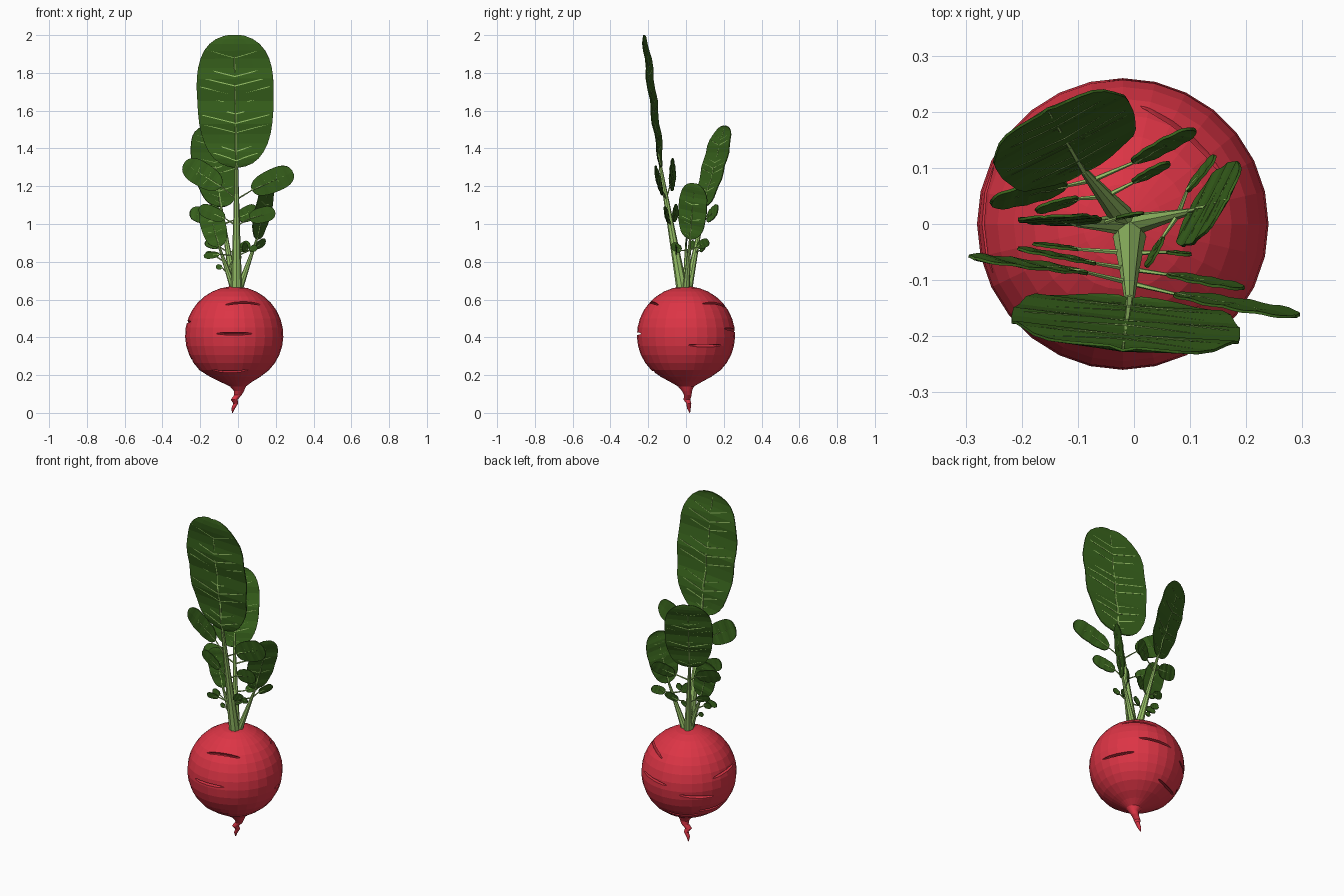
import bpy, bmesh, math
from mathutils import Vector as V, Matrix

if "Cube" in bpy.data.objects:
    bpy.data.objects.remove(bpy.data.objects["Cube"])


def material(name, rgb):
    m = bpy.data.materials.new(name)
    m.diffuse_color = (*rgb, 1)
    m.use_nodes = True
    m.node_tree.nodes["Principled BSDF"].inputs["Base Color"].default_value = m.diffuse_color
    return m


RED = material("radish_red", (0.72, 0.035, 0.06))
DARK = material("leaf_green", (0.04, 0.125, 0.012))
LIGHT = material("stem_green", (0.32, 0.55, 0.14))


def finish(bm, name, mat):
    bmesh.ops.recalc_face_normals(bm, faces=bm.faces)
    me = bpy.data.meshes.new(name)
    bm.to_mesh(me)
    bm.free()
    me.materials.append(mat)
    ob = bpy.data.objects.new(name, me)
    bpy.context.collection.objects.link(ob)
    return ob


def skin(bm, rings):
    """Bridge closed vertex rings and cap both ends."""
    n = len(rings[0])
    for a, b in zip(rings, rings[1:]):
        for i in range(n):
            bm.faces.new((a[i], a[(i + 1) % n], b[(i + 1) % n], b[i]))
    bm.faces.new(rings[0])
    bm.faces.new(rings[-1])


def tube(bm, pts, radii, sides=6):
    pts = [V(p) for p in pts]
    axis = (pts[-1] - pts[0]).normalized()
    u = axis.orthogonal().normalized()
    w = axis.cross(u)
    ring = lambda p, r: [bm.verts.new(p + r * (math.cos(k * math.tau / sides) * u
                         + math.sin(k * math.tau / sides) * w)) for k in range(sides)]
    skin(bm, [ring(p, r) for p, r in zip(pts, radii)])


# Radish body with its tapering, crooked root
R, C = 0.26, V((-0.02, 0, 0.41))
levels = []
for k in range(13):
    a = math.radians(5 + k * 130 / 12)
    levels.append((-0.02, 0, C.z + R * math.cos(a), R * math.sin(a)))
levels += [(-0.015, 0, 0.19, 0.132), (-0.01, 0, 0.165, 0.085), (0, 0, 0.14, 0.042),
           (0.005, 0.005, 0.115, 0.026), (0, 0.01, 0.095, 0.02), (-0.02, 0.005, 0.07, 0.018),
           (-0.012, 0.015, 0.05, 0.013), (-0.025, 0.015, 0.025, 0.01), (-0.03, 0.02, 0, 0.002)]
bm = bmesh.new()
N = 28
skin(bm, [[bm.verts.new((x + r * math.cos(i * math.tau / N), y + r * math.sin(i * math.tau / N), z))
           for i in range(N)] for x, y, z, r in levels])
body = finish(bm, "radish_body", RED)

# Lens-shaped cutters for the shallow skin creases: azimuth, height, tilt
creases = [(-75, .585, 0), (-90, .42, 0), (-98, .215, 0), (25, .355, 0),
           (55, .58, -8), (178, .48, 5), (135, .37, -6), (165, .27, 6),
           (75, .44, -5), (115, .23, 0)]
bm = bmesh.new()
for az, z, tilt in creases:
    a = math.radians(az)
    el = math.asin((z - C.z) / R)
    mat = (Matrix.Translation(C) @ Matrix.Rotation(a, 4, 'Z') @ Matrix.Rotation(-el, 4, 'Y')
           @ Matrix.Translation((R * 0.985, 0, 0)) @ Matrix.Rotation(math.radians(tilt), 4, 'X')
           @ Matrix.Diagonal((0.026, 0.13, 0.007, 1)))
    bmesh.ops.create_uvsphere(bm, u_segments=14, v_segments=8, radius=1, matrix=mat)
cutter = finish(bm, "crease_cutter", RED)
cutter.hide_render = True
mod = body.modifiers.new("creases", 'BOOLEAN')
mod.operation, mod.object, mod.solver = 'DIFFERENCE', cutter, 'EXACT'
bpy.context.view_layer.objects.active = body
bpy.ops.object.modifier_apply(modifier=mod.name)
bpy.data.objects.remove(cutter)


def blade(name, base, tip, normal, half, veins):
    """Rounded leaf blade with small ripples, plus raised midrib and side veins."""
    base, tip = V(base), V(tip)
    d = tip - base
    nrm = V(normal)
    side = d.cross(nrm).normalized()
    nrm = side.cross(d).normalized()

    def pt(t, s):
        w = half * max(0.0, 1 - abs(2 * t - 1) ** 2.8) ** 0.43 * (0.91 + 0.13 * t)
        wave = 0.025 * math.sin(t * 22) * half
        return base + d * t + side * (s * w) + nrm * (wave - 0.03 * abs(s) * half)

    bm = bmesh.new()
    rows = 18
    ts = [(1 - math.cos(math.pi * i / rows)) / 2 for i in range(rows + 1)]
    ts[0], ts[-1] = 0.001, 0.999
    grid = [[bm.verts.new(pt(t, s)) for s in (-1, -.5, 0, .5, 1)] for t in ts]
    for a, b in zip(grid, grid[1:]):
        for i in range(4):
            bm.faces.new((a[i], a[i + 1], b[i + 1], b[i]))
    ob = finish(bm, name, DARK)
    sol = ob.modifiers.new("thickness", 'SOLIDIFY')
    sol.thickness, sol.offset = 0.005, 0

    bm = bmesh.new()
    r = 0.0028 + 0.011 * half
    mid = [pt(i / 8 * .97, 0) for i in range(9)]
    tube(bm, mid, [r * (1.4 - i / 8) for i in range(9)], 5)
    for i in range(veins):
        t = 0.05 + 0.85 * i / veins
        for s in (-1, 1):
            path = [pt(t + 0.07 * q, s * q) for q in (0, .3, .6, .9)]
            tube(bm, path, [r * .8, r * .75, r * .7, r * .55], 4)
    finish(bm, name + "_veins", LIGHT)


def leaf(name, base, start, tip, normal, half, r0, leaflets):
    """Stem with an end blade and smaller leaflets: height on stem, base, tip, half width."""
    base, start = V(base), V(start)
    bm = bmesh.new()
    tube(bm, [base, base.lerp(start, .5), start], [r0, r0 * .62, r0 * .3], 8)
    for z, b, _, h in leaflets:
        p = base.lerp(start, (z - base.z) / (start.z - base.z))
        tube(bm, [p, b], [0.005, 0.003], 5)
    finish(bm, name + "_stem", LIGHT)
    blade(name + "_blade", start, tip, normal, half, 12)
    for i, (z, b, t, h) in enumerate(leaflets):
        blade(f"{name}_leaflet_{i + 1}", b, t, normal, h, 9 if h > .03 else 5)


# Tall front leaf
leaf("front_leaf", (-.008, -.02, .65), (-.008, -.135, 1.3), (-.02, -.225, 2.0), (-.09, -1, -.13), .208, .03, [
    (1.13, (.075, -.125, 1.18), (.29, -.165, 1.275), .063),
    (1.13, (-.09, -.085, 1.2), (-.285, -.062, 1.32), .066),
    (.99, (.06, -.09, 1.03), (.195, -.115, 1.065), .042),
    (.99, (-.07, -.07, 1.03), (-.205, -.045, 1.085), .038),
    (.83, (.06, -.05, .86), (.1, -.055, .88), .018),
    (.83, (-.1, -.045, .84), (-.18, -.035, .83), .018)])
# Back left leaf
leaf("back_leaf", (-.02, .01, .65), (-.09, .095, 1.09), (-.155, .205, 1.52), (-.44, .87, -.3), .135, .023, [
    (1.0, (-.12, .068, 1.03), (-.255, .04, 1.06), .045),
    (1.0, (.0, .11, 1.03), (.105, .17, 1.08), .042),
    (.85, (-.1, .045, .88), (-.175, .025, .9), .022),
    (.85, (.0, .075, .86), (.06, .11, .9), .024)])
# Right leaf
leaf("right_leaf", (.005, 0, .65), (.1, .022, .92), (.168, .045, 1.215), (.87, -.5, -.2), .086, .02, [
    (.86, (.095, .06, .88), (.145, .12, .91), .024),
    (.86, (.05, -.025, .86), (.025, -.075, .89), .024)])
# Left leaf
leaf("left_leaf", (-.02, 0, .65), (-.1, .0, .88), (-.16, .012, 1.1), (.05, -1, .05), .068, .02, [
    (.8, (-.12, .0, .83), (-.17, .005, .845), .018),
    (.76, (-.03, .01, .8), (.015, .02, .83), .016),
    (.73, (-.085, .0, .77), (-.115, .0, .775), .014)])
